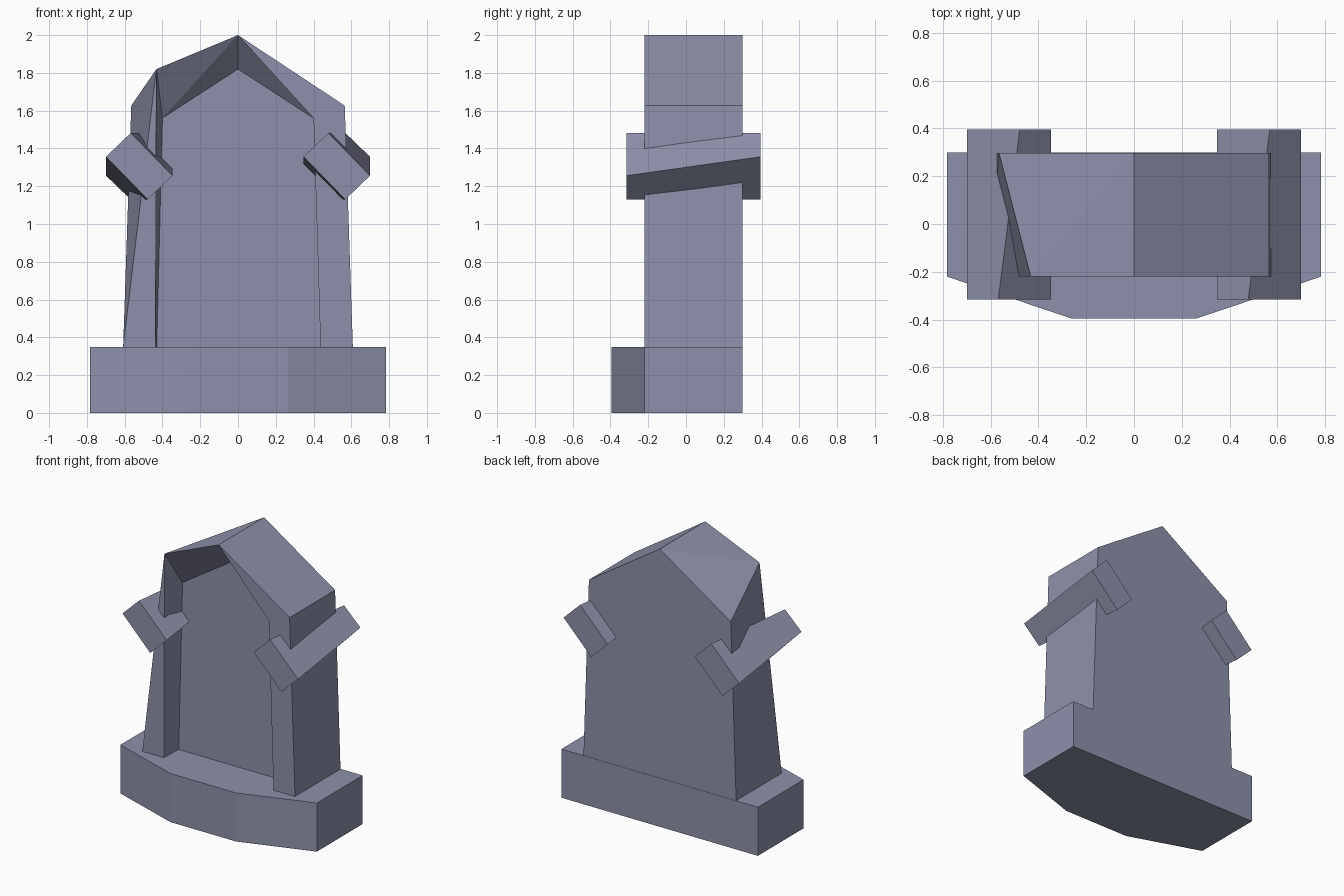
import bpy, bmesh

if "Cube" in bpy.data.objects:
    bpy.data.objects.remove(bpy.data.objects["Cube"])

stone = bpy.data.materials.new("slate_stone")
stone.diffuse_color = (0.27, 0.286, 0.40, 1)
stone.use_nodes = True
stone.node_tree.nodes["Principled BSDF"].inputs["Base Color"].default_value = stone.diffuse_color


def build(name, verts, faces):
    mesh = bpy.data.meshes.new(name)
    bm = bmesh.new()
    vs = [bm.verts.new(v) for v in verts]
    for f in faces:
        bm.faces.new([vs[i] for i in f])
    bmesh.ops.recalc_face_normals(bm, faces=bm.faces)
    bm.to_mesh(mesh)
    bm.free()
    mesh.materials.append(stone)
    obj = bpy.data.objects.new(name, mesh)
    bpy.context.collection.objects.link(obj)
    return obj


def loft(name, ring_a, ring_b):
    """Solid between two matching rings."""
    n = len(ring_a)
    faces = [(i, (i + 1) % n, n + (i + 1) % n, n + i) for i in range(n)]
    faces += [tuple(range(n)), tuple(range(n, 2 * n))]
    return build(name, ring_a + ring_b, faces)


# Base slab with a faceted front
outline = [(-0.783, 0.3), (-0.783, -0.22), (-0.262, -0.395),
           (0.262, -0.395), (0.783, -0.22), (0.783, 0.3)]
loft("base", [(x, y, 0) for x, y in outline], [(x, y, 0.35) for x, y in outline])

# Gabled body with a front recess; the front left shoulder is chipped inward
F, R, B, Z0 = -0.22, -0.06, 0.298, 0.35
points = {
    "back_l": (-0.608, B, Z0), "back_r": (0.608, B, Z0),
    "back_sl": (-0.565, B, 1.627), "back_sr": (0.565, B, 1.627), "back_top": (0, B, 2),
    "l": (-0.608, F, Z0), "r": (0.608, F, Z0),
    "sl": (-0.432, F, 1.82), "sr": (0.565, F, 1.627), "top": (0, F, 2),
    "in_l": (-0.437, F, Z0), "in_r": (0.437, F, Z0), "in_sr": (0.4, F, 1.56),
    "rec_l": (-0.43, R, Z0), "rec_r": (0.437, R, Z0),
    "rec_sl": (-0.4, R, 1.56), "rec_sr": (0.4, R, 1.56), "rec_top": (0, R, 1.82),
}
faces = [
    "back_l back_r back_sr back_top back_sl",       # back
    "r back_r back_sr sr", "sr back_sr back_top top",  # right side and roof
    "l back_sl back_l", "l sl back_sl",             # left side
    "sl back_top back_sl", "sl top back_top",       # left roof
    "l in_l sl", "in_r r sr in_sr", "in_sr sr top",  # front rims
    "in_l rec_l sl", "rec_l rec_sl sl",             # recess left wall
    "in_r rec_r rec_sr in_sr",                      # recess right wall
    "sl rec_sl top", "rec_sl rec_top top",          # recess ceiling
    "in_sr rec_sr top", "rec_sr rec_top top",
    "rec_l rec_r rec_sr rec_top rec_sl",            # recess back
    "l in_l rec_l back_l", "rec_l rec_r back_r back_l", "in_r r back_r rec_r",  # underside
]
keys = list(points)
build("arched_body", list(points.values()),
      [[keys.index(k) for k in f.split()] for f in faces])

# Twisted square bars through both sides
section = [(-0.176, 0.05), (-0.045, 0.176), (0.176, -0.05), (0.045, -0.176)]
mirrored = [(-0.176, -0.05), (0.045, 0.176), (0.176, 0.05), (-0.045, -0.176)]
for side, cx in (("left", -0.523), ("right", 0.523)):
    loft(side + "_bar",
         [(cx + x, -0.316, 1.306 + z) for x, z in section],
         [(cx + x, 0.395, 1.306 + z) for x, z in mirrored])
